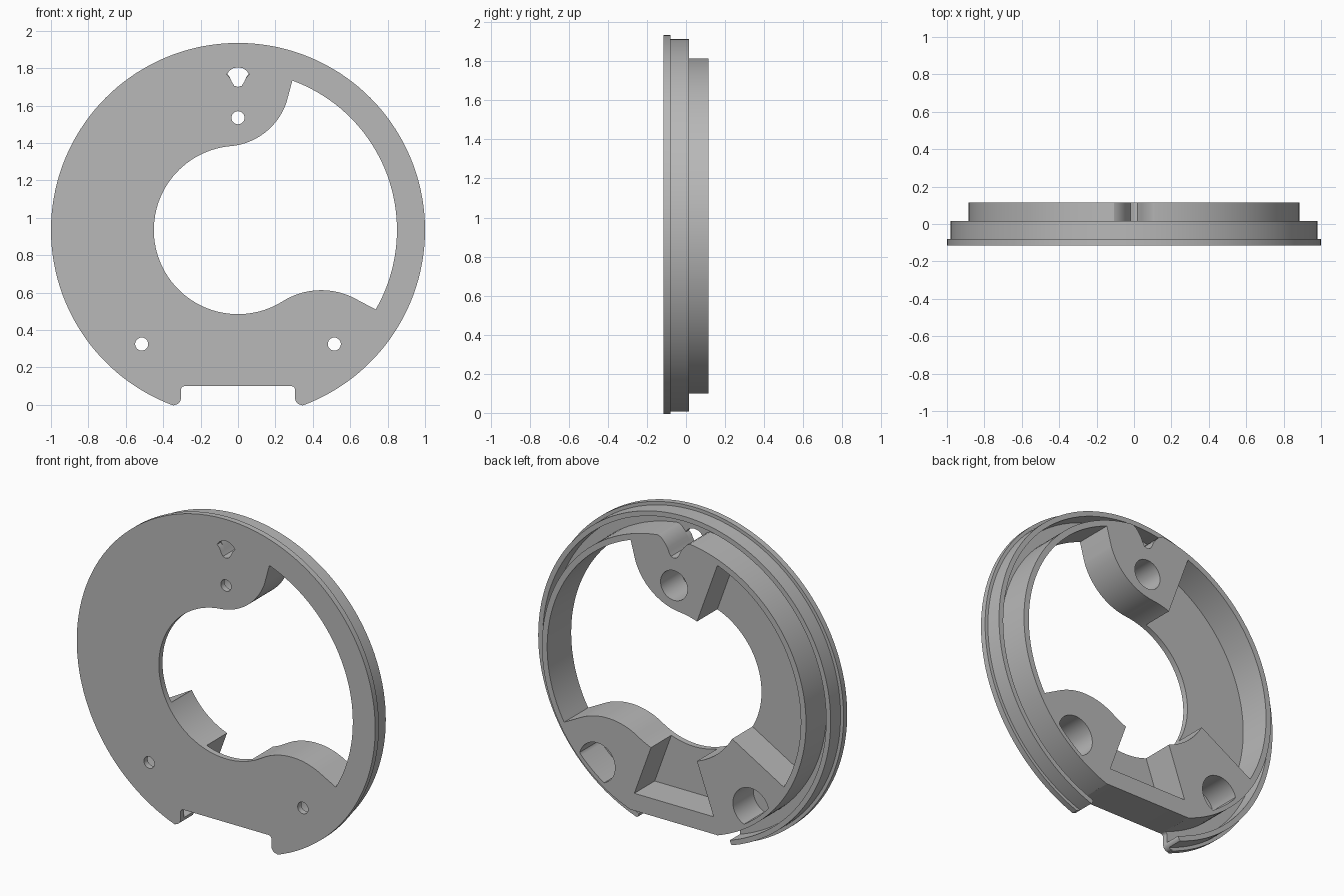
import bpy, bmesh
from math import sin, cos, radians, hypot

if "Cube" in bpy.data.objects:
    bpy.data.objects.remove(bpy.data.objects["Cube"], do_unlink=True)

CZ = 0.935                       # height of the ring's centre
FRONT, FLOOR, STEP, BACK = -0.115, -0.08, 0.015, 0.115
R_WALL = 0.85                    # inside of the ring wall

grey = bpy.data.materials.new("light_grey")
grey.use_nodes = True
grey.diffuse_color = (0.48, 0.48, 0.48, 1)
grey.node_tree.nodes["Principled BSDF"].inputs["Base Color"].default_value = (0.48, 0.48, 0.48, 1)


def arc(x, z, r, a0, a1, n=32):
    steps = [radians(a0 + (a1 - a0) * i / n) for i in range(n + 1)]
    return [(x + r * cos(a), z + r * sin(a)) for a in steps]


def disc(x, z, r, n=48):
    return arc(x, z, r, 0, 360, n)[:-1]


def mirrored(half):
    """Close a right-hand outline with its mirror image."""
    return half + [(-x, z) for x, z in reversed(half) if abs(x) > 1e-6]


def prism(name, outline, y0, y1):
    """Extrude an x-z outline from y0 to y1."""
    bm = bmesh.new()
    face = bm.faces.new([bm.verts.new((x, y0, z)) for x, z in outline])
    grown = bmesh.ops.extrude_face_region(bm, geom=[face])["geom"]
    moved = [v for v in grown if isinstance(v, bmesh.types.BMVert)]
    bmesh.ops.translate(bm, verts=moved, vec=(0, y1 - y0, 0))
    bmesh.ops.recalc_face_normals(bm, faces=bm.faces)
    mesh = bpy.data.meshes.new(name)
    bm.to_mesh(mesh)
    bm.free()
    mesh.materials.append(grey)
    ob = bpy.data.objects.new(name, mesh)
    bpy.context.collection.objects.link(ob)
    return ob


cutters = []


def cutter(name, outline):
    ob = prism(name, outline, -0.5, 0.5)
    ob.hide_render = True
    cutters.append(ob)
    return ob


def carve(ob, tools):
    bpy.ops.object.select_all(action='DESELECT')
    bpy.context.view_layer.objects.active = ob
    ob.select_set(True)
    for tool in tools:
        mod = ob.modifiers.new("cut", 'BOOLEAN')
        mod.operation, mod.solver, mod.object = 'DIFFERENCE', 'EXACT', tool
        bpy.ops.object.modifier_apply(modifier=mod.name)
    bpy.ops.object.shade_smooth_by_angle(angle=radians(25))


# Window: central hole flowing round two bosses out to the ring wall
window = cutter("window_cutter",
                arc(0, CZ, R_WALL, -30, 70, 40)
                + arc(-0.07, 1.73, 0.348, -19, -85)
                + arc(0, CZ, 0.45, 95.5, 301, 64)
                + arc(0.445, 0.225, 0.388, 121, 62)[1:])

# Bottom notch with rounded ears on both sides
notch = cutter("notch_cutter", mirrored(
    arc(0.285, 0.08, 0.02, 90, 0, 6)
    + arc(0.341, 0.036, 0.036, 180, 270, 10) + [(0.37, -0.1)]))

# Pockets between the bosses
side_pocket = cutter("side_pocket_cutter",
                     arc(0, CZ, R_WALL, 110, 210, 40) + arc(0, CZ, 0.3, 210, 110, 20))
low = 0.73
bottom_pocket = cutter("bottom_pocket_cutter", mirrored(
    [(0.3 * cos(radians(70)), CZ - 0.3 * sin(radians(70))),
     (low / sin(radians(70)) * cos(radians(70)), CZ - low)]))

# Key opening in the plate and flared groove in the ring behind it
key_hole = cutter("key_hole_cutter", mirrored(
    [(0, 1.805), (0.025, 1.8), (0.045, 1.787), (0.06, 1.767), (0.043, 1.75),
     (0.034, 1.728), (0.02, 1.706), (0, 1.7)]))
key_groove = cutter("key_groove_cutter", mirrored(
    [(0.11, 1.9), (0.11, 1.815), (0.085, 1.803), (0.06, 1.775), (0.043, 1.75),
     (0.034, 1.728), (0.02, 1.706), (0, 1.7)]))

# Screw holes, with wide bores behind that stop at the ring wall
screws, bores = [], []
for x, z, bore in [(0, 1.535, 0.09), (-0.515, 0.325, 0.12), (0.515, 0.325, 0.12)]:
    screws.append(cutter("screw_cutter", disc(x, z, 0.035, 24)))
    outline = []
    for px, pz in disc(x, z, bore):
        k = min(1, 0.86 / hypot(px, pz - CZ))
        outline.append((px * k, CZ + (pz - CZ) * k))
    bores.append(cutter("bore_cutter", outline))

groove_core = cutter("flange_core_cutter", disc(0, CZ, 0.95, 128))

# Thin front plate
face_plate = prism("face_plate", disc(0, CZ, 1.0, 144), FRONT, FLOOR)
carve(face_plate, [window, notch, key_hole] + screws)

# Thin outer flange behind the plate
outer_flange = prism("outer_flange", disc(0, CZ, 0.98, 144), FLOOR, STEP)
carve(outer_flange, [groove_core, notch])

# Inner ring with its three screw bosses
boss_ring = prism("boss_ring", disc(0, CZ, 0.885, 144), FLOOR, BACK)
carve(boss_ring, [window, notch, side_pocket, bottom_pocket, key_groove] + bores)

for ob in cutters:
    bpy.data.objects.remove(ob, do_unlink=True)
